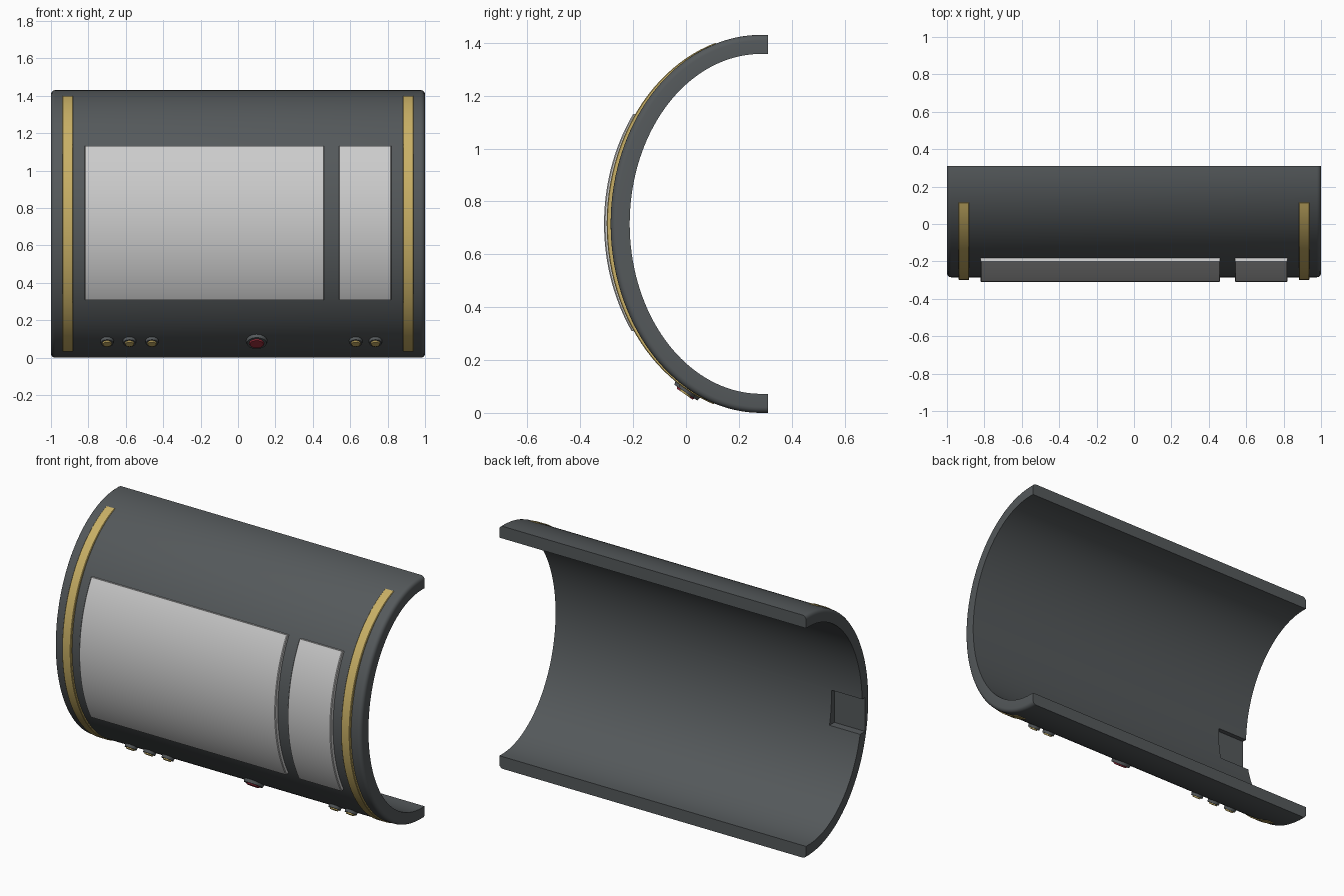
import bpy, bmesh, math
from mathutils import Vector

if "Cube" in bpy.data.objects:
    bpy.data.objects.remove(bpy.data.objects["Cube"])

CY, CZ, A, B = 0.285, 0.715, 0.57, 0.715   # outer ellipse of the curved shell


def mat(name, rgb):
    m = bpy.data.materials.new(name)
    m.diffuse_color = (*rgb, 1)
    m.use_nodes = True
    m.node_tree.nodes["Principled BSDF"].inputs["Base Color"].default_value = m.diffuse_color
    return m


DARK = mat("dark_grey", (0.09, 0.1, 0.105))
GOLD = mat("gold", (0.58, 0.43, 0.13))
RED = mat("red", (0.35, 0.03, 0.05))


def finish(ob, material, angle=35):
    if material:
        ob.data.materials.append(material)
    bpy.ops.object.select_all(action='DESELECT')
    ob.select_set(True)
    bpy.context.view_layer.objects.active = ob
    bpy.ops.object.shade_smooth_by_angle(angle=math.radians(angle))


def arc(a, b, t0, t1, n):
    # angle t is measured from the front, negative below and positive above
    ts = [t0 + (t1 - t0) * i / n for i in range(n + 1)]
    return [(CY - a * math.cos(t), CZ + b * math.sin(t)) for t in ts]


def curved_slab(name, x0, x1, outer, inner, bevel):
    # slab between two matching profiles, extruded along x, outer end edges rounded
    bm = bmesh.new()
    rings = [[[bm.verts.new((x, y, z)) for y, z in p] for p in (outer, inner)] for x in (x0, x1)]
    (o0, i0), (o1, i1) = rings
    n = len(outer)
    for k in range(n - 1):
        for p, q in ((o0, o1), (o1, i1), (i1, i0), (i0, o0)):
            bm.faces.new((p[k], p[k + 1], q[k + 1], q[k]))
    for k in (0, n - 1):
        bm.faces.new((o0[k], o1[k], i1[k], i0[k]))
    bmesh.ops.recalc_face_normals(bm, faces=bm.faces)
    edges = [bm.edges.get((o[k], o[k + 1])) for o in (o0, o1) for k in range(n - 1)]
    bmesh.ops.bevel(bm, geom=edges, offset=bevel, segments=4 if bevel > 0.01 else 1,
                    profile=0.5, affect='EDGES')
    me = bpy.data.meshes.new(name)
    bm.to_mesh(me)
    bm.free()
    ob = bpy.data.objects.new(name, me)
    bpy.context.collection.objects.link(ob)
    return ob


# Half-tube shell with short straight lips at the back
H = math.pi / 2
outer = [(0.31, 0)] + arc(A, B, -H, H, 72) + [(0.31, 2 * CZ)]
inner = [(0.31, 0.072)] + arc(A - 0.072, B - 0.072, -H, H, 72) + [(0.31, 2 * CZ - 0.072)]
shell = curved_slab("shell", -1, 1, outer, inner, 0.022)

# Shallow port recess on the inside of the left end
bpy.ops.mesh.primitive_cube_add(size=1, location=(-0.92, -0.19, 0.64))
cutter = bpy.context.object
cutter.name = "port_cutter"
cutter.scale = (0.24, 0.1, 0.2)
cutter.hide_render = True
mod = shell.modifiers.new("port", 'BOOLEAN')
mod.operation, mod.object, mod.solver = 'DIFFERENCE', cutter, 'EXACT'
bpy.context.view_layer.objects.active = shell
bpy.ops.object.modifier_apply(modifier="port")
bpy.data.objects.remove(cutter)
finish(shell, DARK)


def overlay(name, x0, x1, z0, z1, rise, material, bevel):
    t0, t1 = (math.asin((z - CZ) / B) for z in (z0, z1))
    ob = curved_slab(name, x0, x1, arc(A + rise, B + 0.002, t0, t1, 48),
                     arc(A - 0.01, B - 0.01, t0, t1, 48), bevel)
    finish(ob, material)


# Display panels
overlay("main_screen", -0.82, 0.46, 0.31, 1.13, 0.025, None, 0.004)
overlay("side_screen", 0.54, 0.82, 0.31, 1.13, 0.025, None, 0.004)
# Gold trim bands
for side, x in (("left", -0.91), ("right", 0.91)):
    overlay(side + "_trim_band", x - 0.028, x + 0.028, 0.035, 1.398, 0.015, GOLD, 0.003)

# Buttons sitting on the lower front curve
t = math.asin((0.09 - CZ) / B)
spot = Vector((0, CY - A * math.cos(t), CZ + B * math.sin(t)))
normal = Vector((0, -math.cos(t) / A, math.sin(t) / B)).normalized()
turn = normal.to_track_quat('Z', 'Y').to_euler()


def disc(name, x, r1, r2, low, high, material):
    at = spot + normal * (low + high) / 2 + Vector((x, 0, 0))
    bpy.ops.mesh.primitive_cone_add(vertices=32, radius1=r1, radius2=r2, depth=high - low,
                                    location=at, rotation=turn)
    ob = bpy.context.object
    ob.name = name
    finish(ob, material)


def button(name, x, r, material):
    disc(name + "_base", x, r, r * 0.88, -0.015, 0.016, DARK)
    disc(name + "_cap", x, r * 0.72, r * 0.6, 0.01, 0.023, material)


for i, x in enumerate((-0.70, -0.58, -0.46, 0.63, 0.735)):
    button(f"small_button_{i + 1}", x, 0.038, GOLD)
button("power_button", 0.10, 0.06, RED)
